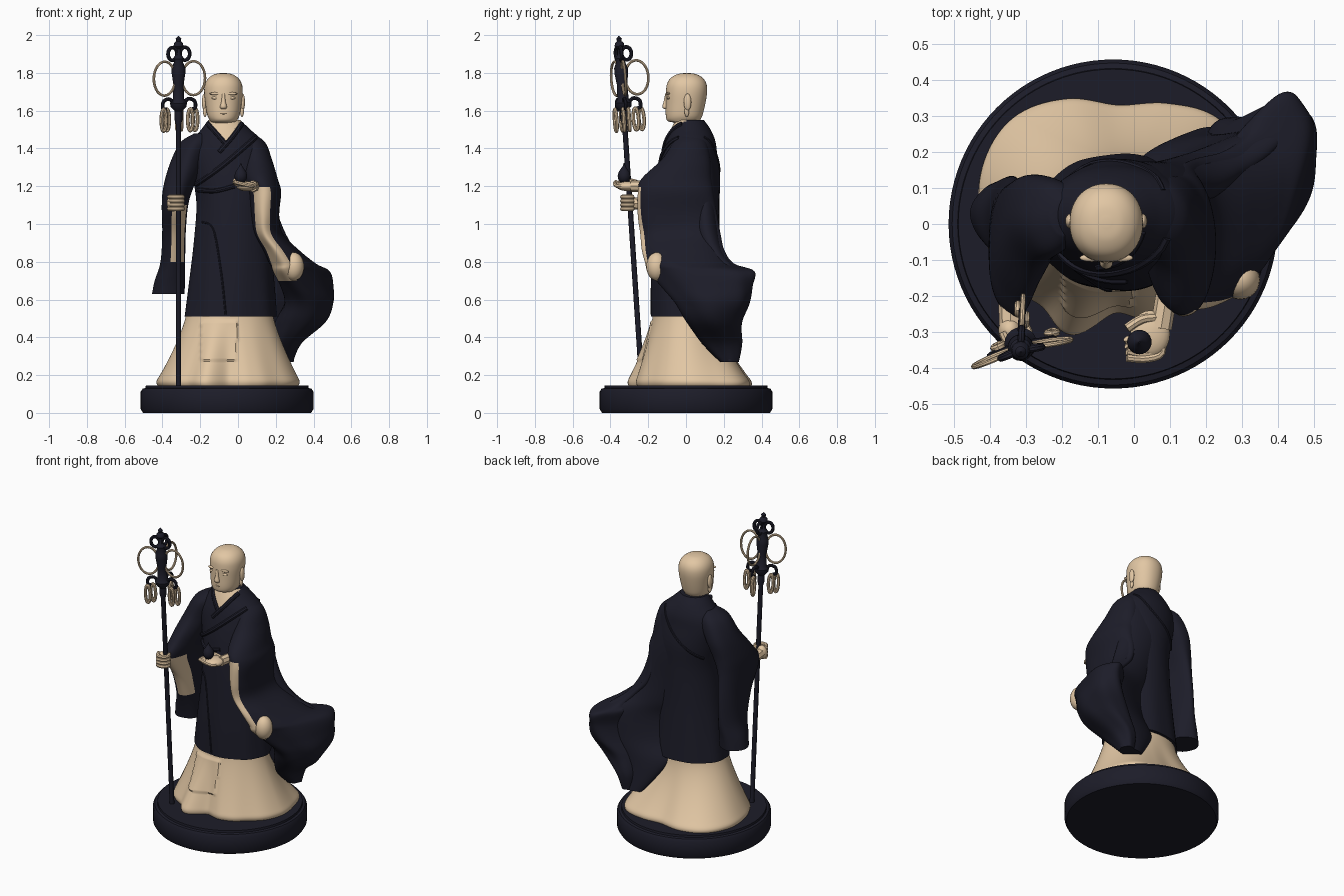
import bpy, bmesh, math
from mathutils import Vector, Matrix

if "Cube" in bpy.data.objects:
    bpy.data.objects.remove(bpy.data.objects["Cube"])
pi, sin, cos = math.pi, math.sin, math.cos


def material(name, col):
    m = bpy.data.materials.new(name)
    m.diffuse_color = (*col, 1)
    m.use_nodes = True
    m.node_tree.nodes["Principled BSDF"].inputs["Base Color"].default_value = m.diffuse_color
    return m


NAVY = material("dark navy", (0.012, 0.012, 0.022))
TAN = material("warm beige", (0.76, 0.57, 0.37))


def cat(rows, t):
    """Smooth interpolation through rows of numbers, t in 0..1"""
    f = t * (len(rows) - 1)
    i = min(int(f), len(rows) - 2)
    u = f - i
    p = [rows[max(0, min(len(rows) - 1, i + k))] for k in (-1, 0, 1, 2)]
    return [0.5 * (2*b + (c-a)*u + (2*a-5*b+4*c-d)*u*u + (3*b-a-3*c+d)*u**3) for a, b, c, d in zip(*p)]


def grid(name, fn, n, m, mats, pick=None, matrix=None):
    """Closed tube of m+1 rings with n points each, capped at both ends"""
    bm = bmesh.new()
    rings = [[bm.verts.new(fn(2*pi*i/n, j/m)) for i in range(n)] for j in range(m + 1)]
    for j in range(m):
        for i in range(n):
            k = (i + 1) % n
            f = bm.faces.new((rings[j][i], rings[j][k], rings[j+1][k], rings[j+1][i]))
            if pick:
                a = 2*pi*(i + 0.5)/n
                f.material_index = pick(f.calc_center_median(), a if a < pi else a - 2*pi)
    bm.faces.new(rings[0][::-1])
    bm.faces.new(rings[-1])
    if matrix:
        bm.transform(matrix)
    bmesh.ops.recalc_face_normals(bm, faces=bm.faces)
    me = bpy.data.meshes.new(name)
    bm.to_mesh(me)
    bm.free()
    for mt in mats:
        me.materials.append(mt)
    ob = bpy.data.objects.new(name, me)
    bpy.context.collection.objects.link(ob)
    return ob


def loft(name, rows, mats, pick=None, fold=None, n=64, m=48, p=2.0):
    """Rows of (z, cx, cy, rx, ry, turn); angle 0 is the front end"""
    def fn(a, t):
        z, cx, cy, rx, ry, rot = cat(rows, t)
        k = 1 + (fold(a, z) if fold else 0)
        s, c = sin(a), cos(a)
        x = k * rx * math.copysign(abs(s)**(2/p), s)
        y = -k * ry * math.copysign(abs(c)**(2/p), c)
        r = math.radians(rot)
        return (cx + x*cos(r) - y*sin(r), cy + x*sin(r) + y*cos(r), z)
    return grid(name, fn, n, m, mats, pick)


def lathe(name, prof, mat, n=48, matrix=None):
    m = len(prof) - 1
    def fn(a, t):
        r, z = prof[round(t*m)]
        return (r*sin(a), -r*cos(a), z)
    return grid(name, fn, n, m, [mat], matrix=matrix)


def tube(name, pts, r, mat, cyclic=False, matrix=None):
    cu = bpy.data.curves.new(name, 'CURVE')
    cu.dimensions, cu.bevel_depth, cu.bevel_resolution, cu.use_fill_caps = '3D', r, 2, True
    sp = cu.splines.new('POLY')
    sp.points.add(len(pts) - 1)
    for q, v in zip(sp.points, pts):
        v = Vector(v)
        q.co = (*(matrix @ v if matrix else v), 1)
    sp.use_cyclic_u = cyclic
    cu.materials.append(mat)
    ob = bpy.data.objects.new(name, cu)
    bpy.context.collection.objects.link(ob)
    return ob


def path(pts, n=16):
    return [cat(pts, i/n) for i in range(n + 1)]


def ball(name, loc, size, mat):
    prof = [(max(sin(pi*i/12), 0.01), -cos(pi*i/12)) for i in range(13)]
    return lathe(name, prof, mat, 24, Matrix.Translation(loc) @ Matrix.Diagonal((*size, 1)))


# Round base
lathe("base", [(.445, 0), (.457, .02), (.457, .112), (.447, .128), (.432, .132), (.43, .145)],
      NAVY, 96, Matrix.Translation((-.058, 0, 0)))

# Flaring under-skirt with lobed hem and a raised front panel
HEM = [.255, .30, .31, .35, .385, .40, .43, .385, .35, .40, .44, .43, .395, .37, .33, .345]
loop = [[h] for h in HEM[-2:] + HEM + HEM[:3]]


def skirt(a, t):
    hem = cat(loop, (2 + a/(2*pi)*16)/(len(loop) - 1))[0]
    top = 1/math.hypot(sin(a)/.23, cos(a)/.176)
    r = top + (hem - top)*(1 - t)**(1.25 + .35*max(0, -cos(a)))
    r *= 1 - .07*max(0, 1 - t/.1)**2
    r *= 1 + .02*sin(11*a)*(1 - t)*max(0, cos(a))
    z = .14 + .38*t
    x = -.045 + r*sin(a)
    if cos(a) > 0 and abs(x + .1) < .095 and .28 < z < .49:
        r += .008
    return (-.045 + r*sin(a), -r*cos(a), z)


grid("under_skirt", skirt, 128, 40, [TAN])

# Main robe with bare skin at the neck opening
ROBE = [(.51, -.04, .005, .245, .19, 0), (.7, -.035, 0, .225, .185, 0), (.9, -.03, 0, .205, .178, 0),
        (1.1, -.03, .005, .19, .172, 0), (1.25, -.04, .015, .2, .165, 0), (1.37, -.05, .02, .21, .145, 0),
        (1.44, -.055, .025, .185, .13, 0), (1.5, -.065, .025, .13, .105, 0), (1.55, -.072, .02, .085, .075, 0)]
loft("robe", ROBE, [NAVY, TAN],
     lambda c, a: int(c.y < 0 and c.z > 1.43 and abs(c.x + .068) < (c.z - 1.43)*.75),
     lambda a, z: .01*sin(9*a)*max(0, min(1, (1.0 - z)*2.5)), 128, 70)


def surf(x, z, side=-1):
    """Point on the robe surface, front (-1) or back (1)"""
    i = max(k for k in range(len(ROBE) - 1) if ROBE[k][0] <= z)
    a, b = ROBE[i], ROBE[i + 1]
    u = (z - a[0])/(b[0] - a[0])
    _, cx, cy, rx, ry, _ = [p + (q - p)*u for p, q in zip(a, b)]
    d = max(-.99, min(.99, (x - cx)/rx))
    return (x, cy + side*ry*math.sqrt(1 - d*d), z)


# Collar, sash and overlap edges laid on the robe
for nm, pts, r, side in (
        ("collar_left", [(-.062, 1.42), (-.11, 1.475), (-.16, 1.53)], .013, -1),
        ("collar_right", [(-.10, 1.38), (-.03, 1.46), (.02, 1.53)], .013, -1),
        ("sash_upper", [(-.22, 1.21), (-.08, 1.31), (.09, 1.455)], .014, -1),
        ("sash_lower", [(-.21, 1.18), (-.12, 1.175), (-.02, 1.2)], .012, -1),
        ("sash_back", [(.08, 1.46), (-.02, 1.33), (-.2, 1.18)], .008, 1),
        ("robe_overlap", [(-.19, 1.01), (-.13, .97), (-.09, .75), (-.065, .52)], .005, -1)):
    tube(nm, [surf(x, z, side) for x, z in path(pts)], r, NAVY)

# Hanging sleeve on the staff side, with pale lining at its front edge
loft("staff_sleeve", [
    (1.48, -.19, .02, .04, .05, 0), (1.43, -.225, .02, .08, .1, 0), (1.32, -.275, .01, .085, .13, 0),
    (1.2, -.315, -.04, .08, .165, 0), (1.1, -.335, -.07, .07, .19, 0), (.95, -.34, -.02, .062, .15, 0),
    (.8, -.345, .01, .065, .12, 0), (.7, -.36, .02, .08, .1, 0), (.63, -.368, .025, .086, .09, 0)],
    [NAVY, TAN], lambda c, a: int(.8 < c.z < 1.09 and -.2 < a < 1.2),
    lambda a, z: .02*sin(5*a + 6*z))

# Sleeve and wind-blown cloak on the other side
loft("blown_sleeve", [
    (1.48, .03, .02, .05, .06, 0), (1.43, .075, .02, .07, .09, 0), (1.34, .1, 0, .08, .13, 0),
    (1.24, .12, -.05, .09, .185, 0), (1.17, .14, -.055, .088, .2, 0), (1.05, .14, -.045, .078, .21, 0),
    (.95, .16, -.03, .075, .21, -4), (.86, .23, -.015, .09, .215, -8), (.79, .29, .02, .11, .235, -14),
    (.75, .335, .08, .115, .29, -20), (.67, .365, .11, .115, .25, -20), (.58, .375, .14, .125, .2, -16),
    (.48, .33, .15, .13, .15, -10), (.37, .26, .19, .075, .11, -10), (.27, .25, .23, .04, .05, -10)],
    [NAVY, TAN], lambda c, a: int(.70 < c.z < 1.2 and -.75 < a < .4),
    lambda a, z: .025*sin(6*a + 9*z)*max(0, min(1, (1.2 - z)*3)), 96, 84)
ball("lining_tip", (.295, -.155, .775), (.055, .055, .075), TAN)

# Back of the cloak joining the body to the blown part
loft("cloak_back", [
    (1.4, .01, .11, .1, .035, -8), (1.2, .04, .115, .13, .055, -8), (1.0, .09, .105, .14, .07, 0),
    (.86, .14, .125, .17, .065, 12), (.75, .21, .16, .23, .055, 23), (.6, .205, .17, .22, .055, 22),
    (.48, .17, .19, .17, .05, 12), (.37, .19, .205, .12, .05, 4), (.27, .22, .235, .075, .035, 0)], [NAVY])

# Head and neck
HX = -.077
loft("head", [
    (1.46, HX, .015, .06, .06, 0), (1.53, HX, .012, .068, .07, 0), (1.545, HX, -.012, .07, .085, 0),
    (1.575, HX, -.01, .085, .097, 0), (1.64, HX, -.002, .096, .105, 0), (1.70, HX, .003, .102, .109, 0),
    (1.742, HX, .004, .097, .104, 0), (1.773, HX, .004, .078, .085, 0), (1.793, HX, .005, .046, .05, 0),
    (1.799, HX, .005, .012, .012, 0)], [TAN], n=48, p=2.12)
loft("nose", [(1.69, HX, -.1, .008, .01, 0), (1.65, HX, -.106, .011, .012, 0),
              (1.62, HX, -.108, .018, .017, 0), (1.608, HX, -.104, .012, .01, 0)], [TAN], n=16, m=12)
ball("mouth", (HX, -.1, 1.585), (.024, .01, .006), TAN)
for s, side in ((-1, "left"), (1, "right")):
    ball("ear_" + side, (HX + s*.102, .008, 1.645), (.012, .02, .045), TAN)
    ball("ear_lobe_" + side, (HX + s*.098, .004, 1.595), (.01, .012, .028), TAN)
    ball("brow_" + side, (HX + s*.04, -.094, 1.69), (.034, .011, .008), TAN)
    ball("eye_" + side, (HX + s*.04, -.092, 1.667), (.024, .01, .008), TAN)

# Staff, leaning slightly forward
M = Matrix.Translation((-.315, -.233, .14)) @ Matrix.Rotation(.0659, 4, 'X') @ Matrix.Translation((0, 0, -.14))
lathe("staff", [(.014, .14), (.014, 1.53), (.022, 1.56), (.02, 1.6), (.042, 1.625), (.045, 1.645), (.03, 1.665),
                (.027, 1.74), (.036, 1.8), (.036, 1.83), (.024, 1.86), (.03, 1.88), (.014, 1.9), (.012, 1.93),
                (.026, 1.945), (.024, 1.96), (.012, 1.972), (.015, 1.985), (.002, 2.0)], NAVY, 20, M)

# Three arms of rings, hooks and pendants on the staff head
for i, ang in enumerate((203, 8, 87)):
    R = M @ Matrix.Rotation(math.radians(ang), 4, 'Z')
    def oval(nm, cx, cz, rx, rz, r, mat, y=0.0):
        pts = [(cx + rx*cos(2*pi*k/28), y*cos(pi*k/28), cz + rz*sin(2*pi*k/28)) for k in range(28)]
        tube(f"{nm}_{i}", pts, r, mat, True, R)
    oval("large_ring", .08, 1.775, .062, .09, .007, TAN)
    oval("crown_loop", .034, 1.905, .026, .034, .010, NAVY)
    tube(f"hook_{i}", path([(.02, 0, 1.63), (.05, 0, 1.665), (.085, 0, 1.655), (.09, 0, 1.62), (.07, 0, 1.61)]),
         .010, NAVY, matrix=R)
    for k, (dx, dy) in enumerate(((.062, -.012), (.09, .012))):
        pts = [(dx + .014*cos(2*pi*q/20), dy, 1.555 + .058*sin(2*pi*q/20)) for q in range(20)]
        tube(f"pendant_{i}_{k}", pts, .010, TAN, True, R)

# Fist around the staff
tube("staff_wrist", [(-.345, -.18, 1.1), (-.343, -.28, 1.11)], .032, TAN)
ball("staff_palm", (-.345, -.295, 1.11), (.032, .036, .044), TAN)
for k in range(4):
    z = 1.08 + .021*k
    tube(f"grip_finger_{k}", path([(-.365, -.3, z), (-.345, -.335, z), (-.305, -.333, z), (-.292, -.305, z),
                                   (-.305, -.28, z)], 10), .012, TAN)

# Open hand carrying the jewel
tube("jewel_wrist", [(.09, -.2, 1.2), (.075, -.29, 1.2)], .03, TAN)
ball("jewel_palm", (.045, -.305, 1.2), (.055, .065, .026), TAN)
for k in range(4):
    tube(f"open_finger_{k}", path([(.078 - .012*k, -.31, 1.2), (.075 - .014*k, -.36 + .006*k, 1.2),
                                   (.03 - .012*k, -.375 + .014*k, 1.21), (-.02, -.372 + .018*k, 1.222)], 10),
         .011, TAN)
tube("thumb", path([(.06, -.26, 1.21), (.02, -.265, 1.222), (-.02, -.29, 1.228)], 8), .013, TAN)
lathe("jewel", [(.005, 1.215), (.02, 1.222), (.031, 1.238), (.034, 1.255), (.029, 1.275), (.017, 1.292),
                (.008, 1.305), (.002, 1.322)], NAVY, 24, Matrix.Translation((.015, -.328, 0)))

# Turn the tubes into meshes and smooth everything
bpy.ops.object.select_all(action='SELECT')
bpy.context.view_layer.objects.active = bpy.data.objects["base"]
bpy.ops.object.convert(target='MESH')
bpy.ops.object.shade_smooth_by_angle(angle=math.radians(40))
